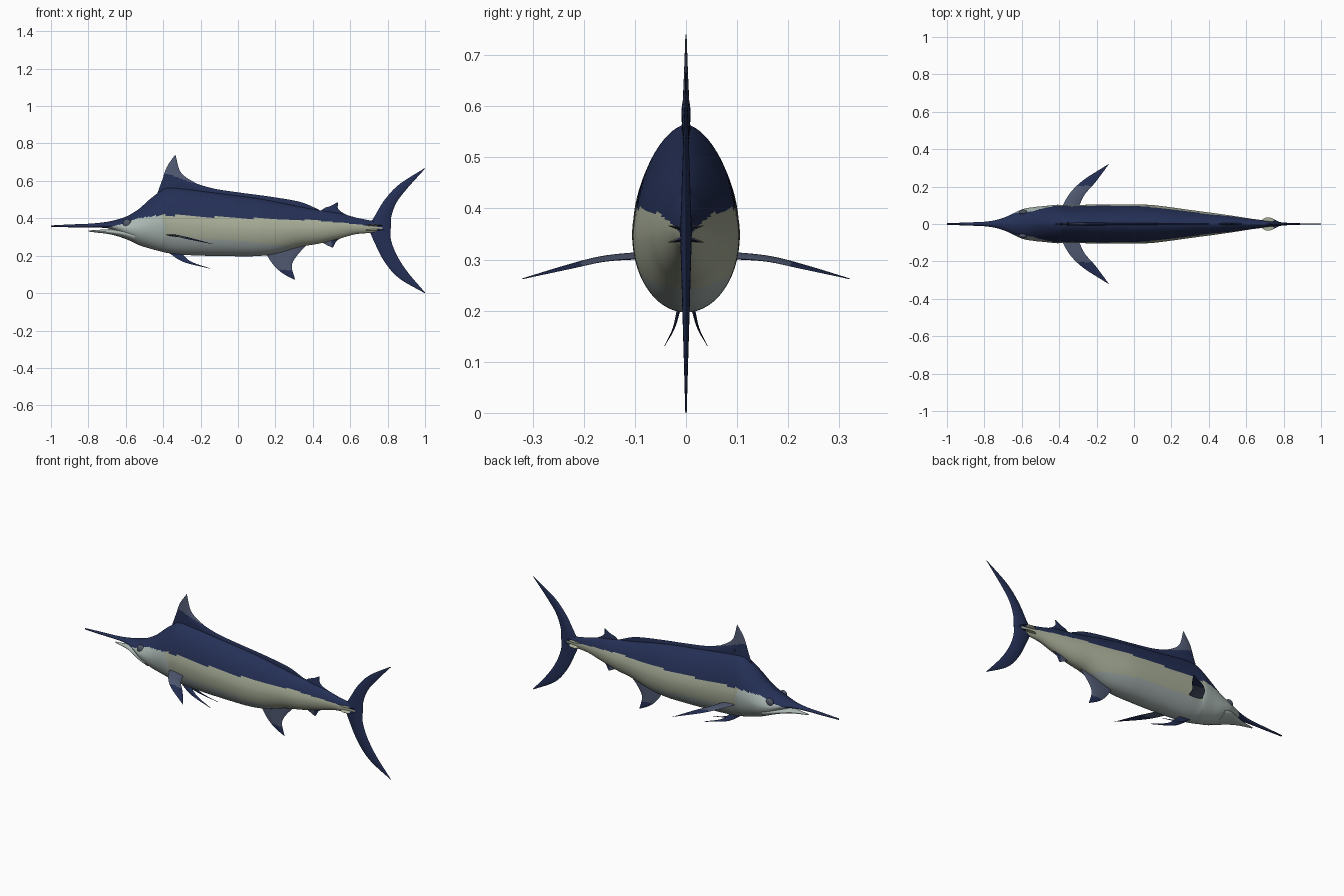
import bpy, bmesh, math
from mathutils import Vector


def material(name, rgb):
    m = bpy.data.materials.new(name)
    m.diffuse_color = (*rgb, 1)
    return m


NAVY = material("navy back", (0.018, 0.029, 0.092))
CREAM = material("cream flank", (0.40, 0.43, 0.32))
BELLY = material("silver belly", (0.35, 0.41, 0.40))
HEAD = material("pale cheek", (0.40, 0.47, 0.44))
FIN = material("slate fin", (0.085, 0.105, 0.175))
EYE = material("grey eye", (0.085, 0.095, 0.14))


def curve(pts, u):
    """Smooth curve through points of any dimension, u from 0 to 1."""
    n = len(pts) - 1
    i = min(int(u * n), n - 1)
    t = u * n - i
    ext = lambda a, b: tuple(2 * p - q for p, q in zip(a, b))
    b, c = pts[i], pts[i + 1]
    a = pts[i - 1] if i else ext(b, c)
    d = pts[i + 2] if i + 2 <= n else ext(c, b)
    return tuple(q + 0.5 * t * (r - p + t * (2 * p - 5 * q + 4 * r - s + t * (3 * (q - r) + s - p)))
                 for p, q, r, s in zip(a, b, c, d))


def line(table, x):
    """Straight interpolation in a table of (x, value)."""
    for (x0, v0), (x1, v1) in zip(table, table[1:]):
        if x <= x1:
            return v0 + (v1 - v0) * max(0, x - x0) / (x1 - x0)
    return table[-1][1]


def loft(name, rings, mats, rule=None):
    bm = bmesh.new()
    vs = [[bm.verts.new(p) for p in r] for r in rings]
    n = len(vs[0])
    for a, b in zip(vs, vs[1:]):
        for i in range(n):
            j = (i + 1) % n
            bm.faces.new((a[i], a[j], b[j], b[i]))
    bm.faces.new(vs[0])
    bm.faces.new(vs[-1])
    bmesh.ops.remove_doubles(bm, verts=bm.verts, dist=1e-5)
    bmesh.ops.recalc_face_normals(bm, faces=bm.faces)
    if rule:
        for f in bm.faces:
            f.material_index = rule(f.calc_center_median())
    me = bpy.data.meshes.new(name)
    bm.to_mesh(me)
    bm.free()
    for m in mats:
        me.materials.append(m)
    ob = bpy.data.objects.new(name, me)
    bpy.context.collection.objects.link(ob)
    return ob


def trunk(name, stations, count, seg, mats, rule=None):
    """Loft from stations (x, top, bottom, half width), peaked above, round below."""
    rings = []
    for k in range(count + 1):
        x, top, bot, w = curve(stations, k / count)
        zc = bot + 0.46 * (top - bot)
        ring = []
        for i in range(seg):
            a = 2 * math.pi * i / seg
            c, s = math.cos(a), math.sin(a)
            e = 2 / 1.68 if s > 0 else 1.0
            y = math.copysign(abs(c) ** e, c) * w
            h = abs(s) ** e
            ring.append((x, y, zc + h * (top - zc) if s > 0 else zc - h * (zc - bot)))
        rings.append(ring)
    return loft(name, rings, mats, rule)


def fin(name, lead, trail, thick, mats, rule=None, normal=(0, 1, 0), span=30, chord=10):
    """Lens-section blade between a leading and a trailing edge, thinning to its tip."""
    nrm = Vector(normal)
    rings = []
    for k in range(span + 1):
        v = k / span
        a, b = Vector(curve(lead, v)), Vector(curve(trail, v))
        t = thick * (1 - 0.88 * v)
        row = [(a.lerp(b, i / chord), t * math.sin(math.pi * i / chord) ** 0.7 if 0 < i < chord else 0)
               for i in range(chord + 1)]
        rings.append([p + nrm * h for p, h in row] + [p - nrm * h for p, h in row[-2:0:-1]])
    return loft(name, rings, mats, rule)


def flat(*pts):
    return [(x, 0, z) for x, z in pts]


# Body with upper bill
BACK = [(-1, 0), (-0.72, 0.3), (-0.69, 0.352), (-0.6, 0.375), (-0.53, 0.402), (-0.4, 0.418),
        (0, 0.402), (0.4, 0.39), (0.6, 0.372), (0.77, 0.352)]
LOW = [(-0.4, 0.305), (0, 0.28), (0.2, 0.26), (0.4, 0.23)]


def body_rule(c):
    if c.z > line(BACK, c.x) or c.x > 0.77:
        return 0
    if c.x < -0.388 - 4 * (c.z - 0.33) ** 2:
        return 3
    return 1 if c.z > line(LOW, c.x) else 2


trunk("body", [
    (-1, 0.362, 0.354, 0.004), (-0.9, 0.367, 0.352, 0.008), (-0.8, 0.371, 0.351, 0.012),
    (-0.74, 0.376, 0.350, 0.021), (-0.69, 0.383, 0.345, 0.036), (-0.64, 0.395, 0.322, 0.060),
    (-0.59, 0.413, 0.288, 0.081), (-0.53, 0.450, 0.257, 0.091), (-0.47, 0.503, 0.238, 0.097),
    (-0.41, 0.548, 0.222, 0.103), (-0.375, 0.563, 0.214, 0.100), (-0.3, 0.560, 0.205, 0.102),
    (-0.15, 0.540, 0.199, 0.105), (0, 0.521, 0.197, 0.105), (0.1, 0.507, 0.198, 0.101),
    (0.2, 0.489, 0.210, 0.089), (0.33, 0.462, 0.247, 0.071), (0.43, 0.444, 0.264, 0.058),
    (0.54, 0.428, 0.291, 0.042), (0.63, 0.404, 0.315, 0.028), (0.71, 0.388, 0.322, 0.018),
    (0.78, 0.378, 0.330, 0.011)], 190, 96, [NAVY, CREAM, BELLY, HEAD], body_rule)

# Lower jaw
trunk("lower_jaw", [
    (-0.8, 0.335, 0.329, 0.005), (-0.75, 0.338, 0.323, 0.014), (-0.7, 0.341, 0.317, 0.029),
    (-0.65, 0.345, 0.306, 0.052), (-0.6, 0.350, 0.289, 0.074), (-0.55, 0.350, 0.268, 0.080)],
    24, 32, [HEAD])

# Dorsal fins
fin("dorsal_fin", flat((-0.44, 0.51), (-0.407, 0.60), (-0.38, 0.675), (-0.336, 0.74)),
    flat((-0.12, 0.53), (-0.23, 0.59), (-0.305, 0.645), (-0.334, 0.737)), 0.010, [NAVY, FIN],
    lambda c: int(c.z > 0.625 - 0.35 * (c.x + 0.34)))
fin("dorsal_ridge",
    flat((-0.33, 0.54), (-0.24, 0.53), (-0.12, 0.51), (0.02, 0.49), (0.17, 0.47), (0.33, 0.44), (0.43, 0.42)),
    flat((-0.32, 0.63), (-0.227, 0.588), (-0.125, 0.558), (0.02, 0.536), (0.17, 0.516), (0.33, 0.488), (0.43, 0.448)),
    0.009, [NAVY], span=50)
fin("second_dorsal_fin", flat((0.42, 0.42), (0.46, 0.453), (0.495, 0.466), (0.532, 0.486)),
    flat((0.62, 0.40), (0.56, 0.43), (0.535, 0.452), (0.535, 0.484)), 0.008, [NAVY])

# Anal fins
fin("anal_fin", flat((0.14, 0.225), (0.19, 0.150), (0.24, 0.105), (0.302, 0.072)),
    flat((0.38, 0.27), (0.315, 0.200), (0.288, 0.145), (0.305, 0.073)), 0.008, [FIN, NAVY],
    lambda c: int(c.z < 0.122))
fin("second_anal_fin", flat((0.43, 0.28), (0.465, 0.262), (0.503, 0.243)),
    flat((0.60, 0.31), (0.535, 0.285), (0.507, 0.244)), 0.007, [FIN, NAVY],
    lambda c: int(c.x > 0.5))

# Tail lobes
fin("upper_tail_lobe", flat((0.69, 0.345), (0.73, 0.41), (0.785, 0.50), (0.863, 0.582), (0.998, 0.668)),
    flat((0.817, 0.345), (0.820, 0.41), (0.848, 0.485), (0.905, 0.560), (1.0, 0.665)), 0.012, [NAVY])
fin("lower_tail_lobe", flat((0.69, 0.365), (0.73, 0.27), (0.785, 0.165), (0.863, 0.078), (0.998, 0.0)),
    flat((0.817, 0.365), (0.817, 0.29), (0.848, 0.205), (0.905, 0.115), (1.0, 0.003)), 0.012, [NAVY])

# Paired parts
for side, s in (("right", -1), ("left", 1)):
    fin("pectoral_fin_" + side,
        [(-0.392, s * 0.08, 0.314), (-0.342, s * 0.165, 0.306), (-0.27, s * 0.235, 0.289), (-0.137, s * 0.32, 0.263)],
        [(-0.30, s * 0.08, 0.303), (-0.265, s * 0.155, 0.297), (-0.205, s * 0.225, 0.282), (-0.135, s * 0.319, 0.262)],
        0.006, [FIN, NAVY], lambda c: int(abs(c.y) > 0.205), normal=(0, 0, 1))
    fin("pelvic_fin_" + side,
        [(-0.37, s * 0.012, 0.215), (-0.29, s * 0.024, 0.166), (-0.15, s * 0.042, 0.131)],
        [(-0.30, s * 0.012, 0.210), (-0.25, s * 0.023, 0.168), (-0.148, s * 0.041, 0.132)],
        0.004, [NAVY])
    # Twin keels beside the tail root
    for level, z, tilt in (("upper", 0.360, 0.006), ("lower", 0.340, -0.006)):
        fin(f"{level}_keel_{side}", [(0.66, s * 0.008, z), (0.705, s * 0.035, z + tilt)],
            [(0.79, s * 0.004, z), (0.735, s * 0.033, z + tilt)], 0.006, [CREAM, NAVY],
            lambda c: int(c.x > 0.745), normal=(0, 0, 1), span=8)
    # Eye
    bpy.ops.mesh.primitive_uv_sphere_add(segments=32, ring_count=16, radius=1, location=(-0.592, s * 0.063, 0.372))
    eye = bpy.context.object
    eye.name = "eye_" + side
    eye.scale = (0.024, 0.014, 0.024)
    eye.data.materials.append(EYE)

bpy.ops.object.select_all(action='SELECT')
bpy.context.view_layer.objects.active = bpy.data.objects["body"]
bpy.ops.object.shade_smooth_by_angle(angle=math.radians(45))
